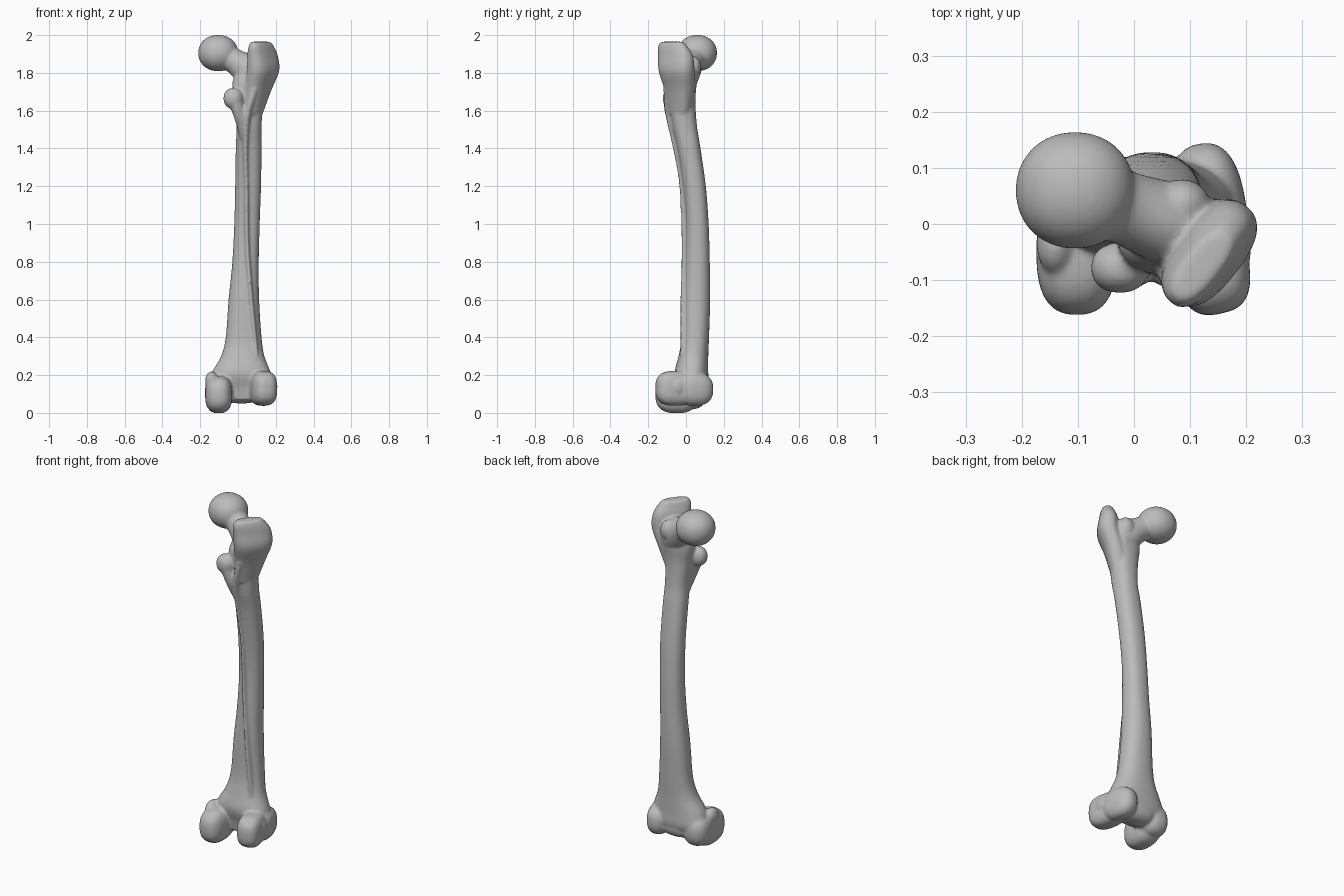
import bpy, bmesh, math
from mathutils import Vector, Matrix

if "Cube" in bpy.data.objects:
    bpy.data.objects.remove(bpy.data.objects["Cube"])

bm = bmesh.new()
SIDES = 32


def power(v, p):
    return math.copysign(abs(v) ** p, v)


def spline(rows, steps=5):
    """Smoothly resample a list of ring rows."""
    out = []
    for i in range(len(rows) - 1):
        a, b, c, d = (rows[max(i - 1, 0)], rows[i], rows[i + 1],
                      rows[min(i + 2, len(rows) - 1)])
        for s in range(steps):
            t = s / steps
            out.append([q + t * (r - p) / 2 + t * t * (p - 2.5 * q + 2 * r - w / 2)
                        + t ** 3 * (1.5 * (q - r) + (w - p) / 2)
                        for p, q, r, w in zip(a, b, c, d)])
    return out + [list(rows[-1])]


def loft(rows, turn=0, axis=(0, 0, 1), square=2.0):
    """Closed tube through rings of (x, y, z, radius_a, radius_b)."""
    rot = Vector(axis).to_track_quat('Z', 'Y').to_matrix() @ Matrix.Rotation(math.radians(turn), 3, 'Z')
    rings = []
    for x, y, z, ra, rb in spline(rows):
        ring = []
        for k in range(SIDES):
            a = math.tau * k / SIDES
            p = Vector((ra * power(math.cos(a), 2 / square), rb * power(math.sin(a), 2 / square), 0))
            ring.append(bm.verts.new(Vector((x, y, z)) + rot @ p))
        rings.append(ring)
    for lo, hi in zip(rings, rings[1:]):
        for k in range(SIDES):
            n = (k + 1) % SIDES
            bm.faces.new((lo[k], lo[n], hi[n], hi[k]))
    bm.faces.new(rings[0][::-1])
    bm.faces.new(rings[-1])


def blob(center, radii, square=2.0, turn=0):
    """Rounded lump, boxier as square grows."""
    verts = bmesh.ops.create_icosphere(bm, subdivisions=4, radius=1)["verts"]
    rot = Matrix.Rotation(math.radians(turn), 3, 'Z')
    for v in verts:
        n = sum(abs(c) ** square for c in v.co) ** (1 / square)
        v.co = Vector(center) + rot @ Vector([c / n * r for c, r in zip(v.co, radii)])


# Bowed shaft: x range, y range, height
shaft = [(-.10, .175, -.03, .085, .07), (-.155, .19, -.04, .118, .13),
         (-.14, .175, -.06, .118, .21), (-.09, .14, -.04, .118, .3),
         (-.065, .125, -.022, .122, .4), (-.05, .112, -.015, .128, .6),
         (-.03, .11, -.005, .126, .8), (-.02, .115, 0, .12, 1),
         (-.015, .122, -.015, .105, 1.2), (-.012, .125, -.045, .077, 1.4),
         (-.008, .125, -.072, .058, 1.52), (-.02, .135, -.085, .05, 1.65),
         (-.03, .165, -.09, .057, 1.75), (.015, .15, -.06, .06, 1.84)]
loft([((a + b) / 2, (c + d) / 2, z, (b - a) / 2, (d - c) / 2)
      for a, b, c, d, z in shaft], square=2.3)

# Rough ridge down the back of the shaft
loft([(.10, 0, .3, .012, .03), (.07, -.005, .6, .012, .025), (.048, 0, .9, .012, .025),
      (.045, -.012, 1.2, .012, .025), (.04, -.045, 1.4, .014, .025),
      (.05, -.08, 1.58, .02, .03), (.09, -.09, 1.72, .025, .03)])

# Ball head and neck
blob((-.105, .06, 1.905), (.106, .104, .096), 2.1)
loft([(-.09, .055, 1.9, .075, .075), (-.02, .03, 1.863, .066, .066),
      (.04, .008, 1.82, .072, .085), (.10, -.015, 1.78, .075, .10)], axis=(.19, -.07, -.11))

# Large outer knob, leaning along a diagonal
loft([(.075, -.03, 1.58, .06, .045), (.105, -.035, 1.71, .085, .055),
      (.133, -.05, 1.81, .105, .06), (.13, -.055, 1.89, .105, .052),
      (.123, -.07, 1.94, .09, .04), (.12, -.075, 1.965, .07, .03)], turn=52, square=2.5)
blob((.085, .035, 1.83), (.05, .045, .06))

# Small inner knob trailing down into the shaft
blob((-.025, -.078, 1.665), (.052, .045, .055), 2.2)
loft([(.03, -.04, 1.45, .02, .02), (.01, -.075, 1.56, .03, .03), (-.015, -.08, 1.65, .04, .04)])

# Knee condyles with a notch between them at the back
blob((-.102, -.05, .097), (.072, .112, .099), 2.6)
blob((-.10, .03, .11), (.075, .08, .09), 2.4)
blob((-.14, -.035, .17), (.034, .055, .05))
blob((.133, -.055, .13), (.068, .107, .092), 2.9, 12)
blob((.135, .045, .125), (.062, .10, .088), 2.5, 12)
blob((.175, -.045, .14), (.034, .05, .05))
blob((.02, .045, .12), (.11, .07, .07), 2.5)

mesh = bpy.data.meshes.new("thigh_bone")
bmesh.ops.recalc_face_normals(bm, faces=bm.faces)
bm.to_mesh(mesh)
bm.free()
bone = bpy.data.objects.new("thigh_bone", mesh)
bpy.context.collection.objects.link(bone)

# Fuse the lumps into one soft skin
fuse = bone.modifiers.new("fuse", 'REMESH')
fuse.mode = 'VOXEL'
fuse.voxel_size = .007
fuse.use_smooth_shade = True
soften = bone.modifiers.new("soften", 'SMOOTH')
soften.factor = .5
soften.iterations = 8

# Plain grey surface
grey = bpy.data.materials.new("bone_grey")
grey.use_nodes = True
color = (.5, .5, .5, 1)
grey.diffuse_color = color
grey.node_tree.nodes["Principled BSDF"].inputs["Base Color"].default_value = color
mesh.materials.append(grey)
